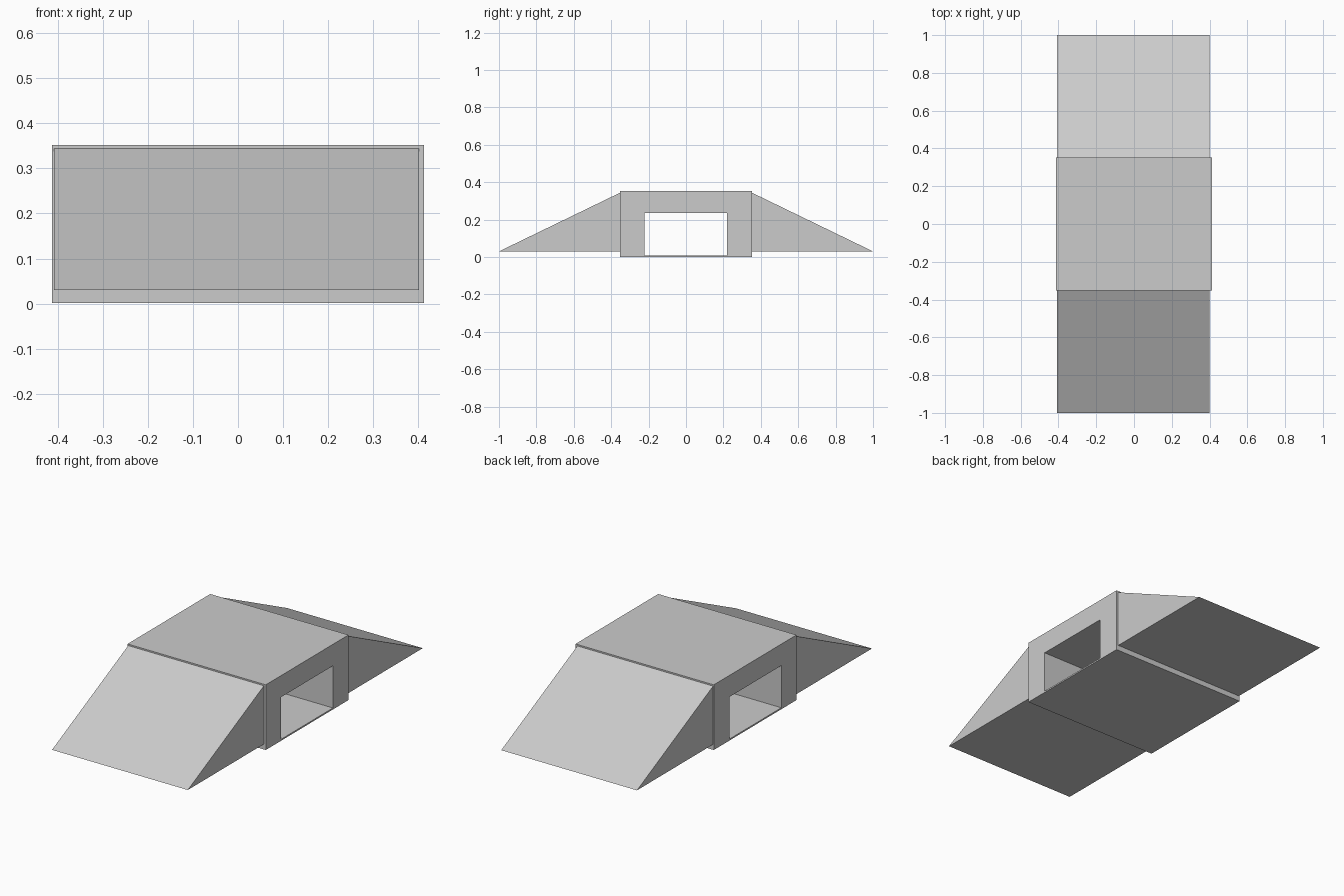
import bpy, bmesh

if "Cube" in bpy.data.objects:
    bpy.data.objects.remove(bpy.data.objects["Cube"])


def finish(name, bm):
    bmesh.ops.recalc_face_normals(bm, faces=bm.faces)
    mesh = bpy.data.meshes.new(name)
    bm.to_mesh(mesh)
    bm.free()
    obj = bpy.data.objects.new(name, mesh)
    bpy.context.collection.objects.link(obj)
    return obj


def rect(y0, y1, z0, z1):
    return [(y0, z0), (y1, z0), (y1, z1), (y0, z1)]


def rings(bm, profile, x0, x1):
    """Place a (y, z) profile at both ends and join them with side walls."""
    a, b = [[bm.verts.new((x, y, z)) for y, z in profile] for x in (x0, x1)]
    n = len(profile)
    for i in range(n):
        j = (i + 1) % n
        bm.faces.new((a[i], a[j], b[j], b[i]))
    return a, b


# Central block: rectangular frame with a tunnel running through along x
bm = bmesh.new()
outer = rings(bm, rect(-0.352, 0.352, 0.001, 0.352), -0.412, 0.412)
inner = rings(bm, rect(-0.223, 0.22, 0.009, 0.236), -0.412, 0.412)
for o, h in zip(outer, inner):
    for i in range(4):
        j = (i + 1) % 4
        bm.faces.new((o[i], o[j], h[j], h[i]))
finish("tunnel_block", bm)

# Sloping ramps at the front and back
for name, side in (("front_ramp", -1), ("back_ramp", 1)):
    bm = bmesh.new()
    wedge = [(side * 0.35, 0.03), (side * 1.0, 0.03), (side * 0.35, 0.345)]
    for end in rings(bm, wedge, -0.408, 0.401):
        bm.faces.new(end)
    finish(name, bm)
